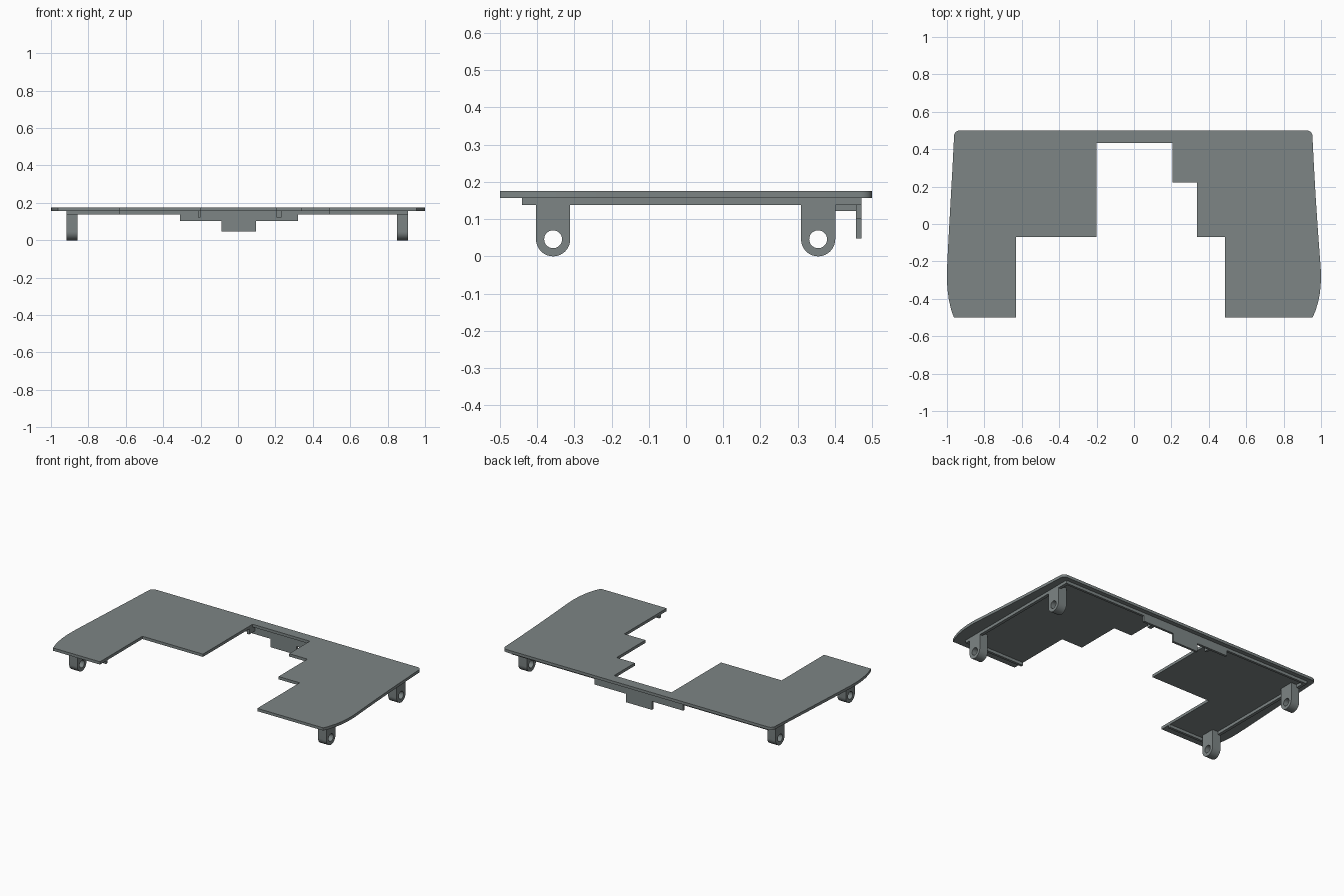
import bpy, bmesh, math

if "Cube" in bpy.data.objects:
    bpy.data.objects.remove(bpy.data.objects["Cube"])

grey = bpy.data.materials.new("slate grey")
grey.diffuse_color = (0.205, 0.235, 0.235, 1)
grey.use_nodes = True
grey.node_tree.nodes["Principled BSDF"].inputs["Base Color"].default_value = grey.diffuse_color


def prism(name, pts, to3d, depth):
    """Extrude a closed 2D profile along the depth vector."""
    bm = bmesh.new()
    face = bm.faces.new([bm.verts.new(to3d(a, b)) for a, b in pts])
    new = bmesh.ops.extrude_face_region(bm, geom=[face])["geom"]
    bmesh.ops.translate(bm, vec=depth, verts=[v for v in new if isinstance(v, bmesh.types.BMVert)])
    bmesh.ops.recalc_face_normals(bm, faces=bm.faces)
    me = bpy.data.meshes.new(name)
    bm.to_mesh(me)
    bm.free()
    ob = bpy.data.objects.new(name, me)
    bpy.context.collection.objects.link(ob)
    me.materials.append(grey)
    return ob


def box(name, x0, x1, y0, y1, z0, z1):
    return prism(name, [(x0, y0), (x1, y0), (x1, y1), (x0, y1)],
                 lambda a, b: (a, b, z0), (0, 0, z1 - z0))


def smooth(ob):
    bpy.ops.object.select_all(action='DESELECT')
    ob.select_set(True)
    bpy.context.view_layer.objects.active = ob
    bpy.ops.object.shade_smooth_by_angle(angle=math.radians(30))


# Flat top plate with stepped cut-out
T0, T1 = 0.157, 0.175
corner = [(0.030 * math.cos(math.radians(t)), 0.030 * math.sin(math.radians(t)))
          for t in range(0, 91, 15)]
right = [(0.955, -0.5), (0.971, -0.462), (0.984, -0.42), (0.993, -0.375), (0.998, -0.33),
         (1.0, -0.28), (0.998, -0.23), (0.994, -0.18), (0.983, -0.03), (0.971, 0.15),
         (0.962, 0.31)] + [(0.924 + x, 0.47 + y) for x, y in corner]
left = [(-0.932 - x, 0.47 + y) for x, y in reversed(corner)] + [
    (-0.970, 0.31), (-0.979, 0.15), (-0.989, -0.03), (-0.997, -0.18), (-1.0, -0.25),
    (-1.0, -0.31), (-0.996, -0.36), (-0.989, -0.41), (-0.977, -0.46), (-0.963, -0.5)]
notch = [(-0.63, -0.5), (-0.63, -0.07), (-0.2, -0.07), (-0.2, 0.433), (0.207, 0.433),
         (0.207, 0.223), (0.337, 0.223), (0.337, -0.07), (0.487, -0.07), (0.487, -0.5)]
smooth(prism("top_plate", right + left + notch, lambda a, b: (a, b, T0), (0, 0, T1 - T0)))

# Shallow locating ribs under the plate
R0 = 0.138
box("left_rib", -0.917, -0.897, -0.44, 0.472, R0, T0)
box("right_rib", 0.89, 0.91, -0.44, 0.472, R0, T0)
box("front_left_rib", -0.897, -0.63, -0.44, -0.424, R0, T0)
box("front_right_rib", 0.487, 0.89, -0.44, -0.424, R0, T0)
box("back_left_rib", -0.897, -0.31, 0.457, 0.472, R0, T0)
box("back_right_rib", 0.32, 0.89, 0.457, 0.472, R0, T0)

# Stepped latch panel hanging at the back
prism("latch_panel", [(-0.31, T0), (-0.31, 0.102), (-0.088, 0.102), (-0.088, 0.048),
                      (0.096, 0.048), (0.096, 0.102), (0.32, 0.102), (0.32, T0)],
      lambda a, b: (a, 0.457, b), (0, 0.015, 0))
box("left_gusset", -0.215, -0.2, 0.4, 0.457, 0.122, T0)
box("right_gusset", 0.207, 0.232, 0.4, 0.457, 0.122, T0)

# Hinge lugs with round ends and a through hole
R, HOLE, CZ, N = 0.046, 0.024, 0.046, 16
for side, x0, x1 in (("left", -0.917, -0.858), ("right", 0.85, 0.91)):
    for end, cy in (("front", -0.357), ("back", 0.355)):
        # Two mirrored halves, each wrapping half of the hole
        bm = bmesh.new()
        for s in (1, -1):
            arc = [math.pi * (i / N - 0.5) for i in range(N + 1)]
            inner = [(s * HOLE * math.cos(t), HOLE * math.sin(t)) for t in arc]
            outer = [(s * R * math.cos(t), R * math.sin(t)) for t in arc if t <= 0.001]
            prof = outer + [(s * R, T0 - CZ), (0, T0 - CZ)] + inner[::-1]
            f = bm.faces.new([bm.verts.new((x0, cy + a, CZ + b)) for a, b in prof])
        bmesh.ops.remove_doubles(bm, verts=bm.verts, dist=1e-5)
        new = bmesh.ops.extrude_face_region(bm, geom=bm.faces[:])["geom"]
        bmesh.ops.translate(bm, vec=(x1 - x0, 0, 0),
                            verts=[v for v in new if isinstance(v, bmesh.types.BMVert)])
        bmesh.ops.recalc_face_normals(bm, faces=bm.faces)
        name = f"{end}_{side}_lug"
        me = bpy.data.meshes.new(name)
        bm.to_mesh(me)
        bm.free()
        me.materials.append(grey)
        ob = bpy.data.objects.new(name, me)
        bpy.context.collection.objects.link(ob)
        smooth(ob)
